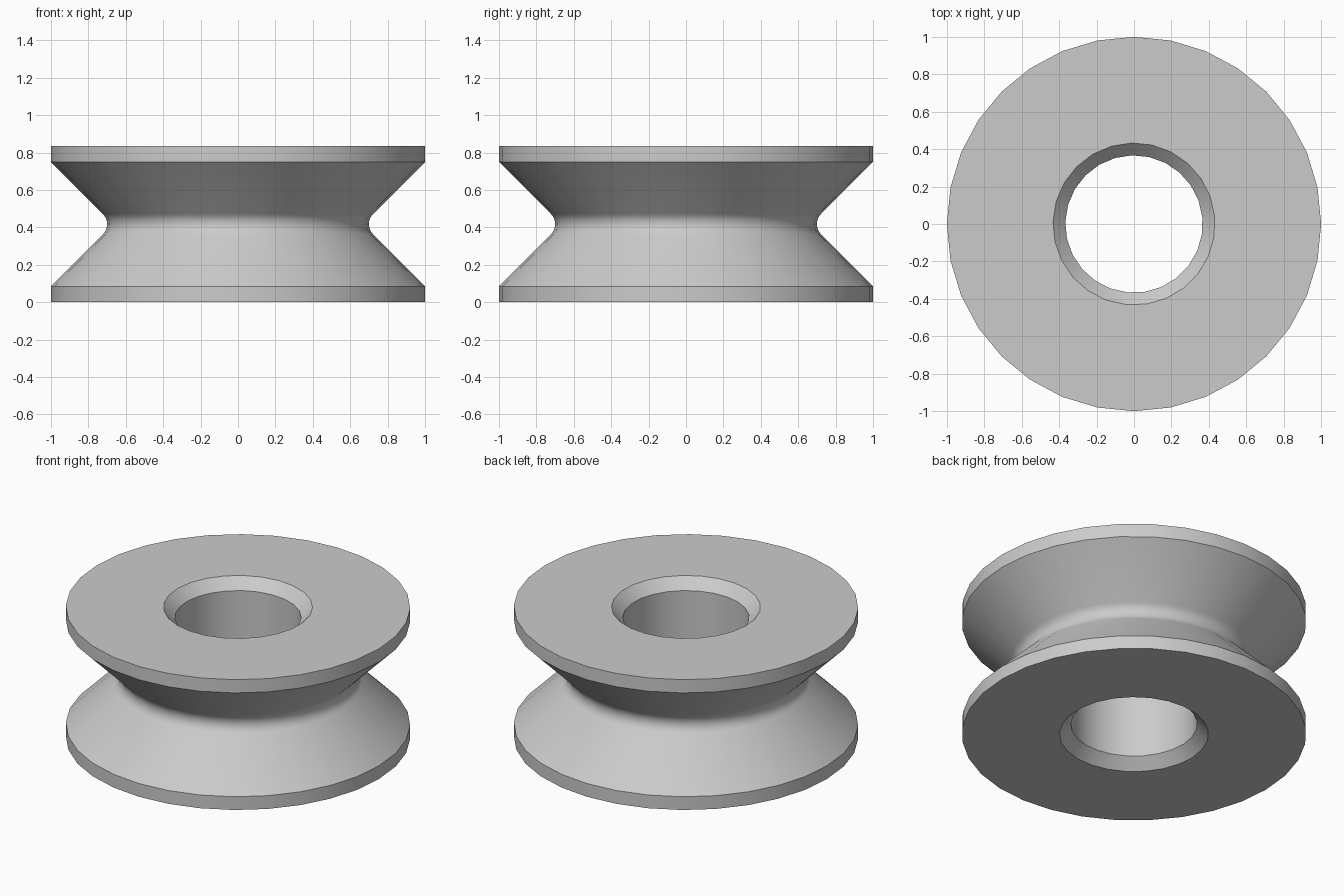
import bpy
import bmesh
from math import cos, sin, pi, radians

cube = bpy.data.objects.get("Cube")
if cube:
    bpy.data.objects.remove(cube, do_unlink=True)

HEIGHT = 0.835
MID = HEIGHT / 2
RIM = 0.085          # thickness of each flange edge
FILLET = 0.078       # rounding at the bottom of the groove
BORE, MOUTH, CHAMFER = 0.367, 0.433, 0.066


def grey_metal():
    mat = bpy.data.materials.new("light_grey")
    mat.use_nodes = True
    color = (0.6, 0.6, 0.6, 1)
    mat.diffuse_color = color
    mat.node_tree.nodes["Principled BSDF"].inputs["Base Color"].default_value = color
    return mat


def lathe(bm, profile, sides, start=0.0):
    """Spin a (radius, z) profile and return its first and last ring."""
    rings = []
    for r, z in profile:
        angles = [start + 2 * pi * i / sides for i in range(sides)]
        rings.append([bm.verts.new((r * cos(a), r * sin(a), z)) for a in angles])
    for low, high in zip(rings, rings[1:]):
        for i in range(sides):
            j = (i + 1) % sides
            bm.faces.new((low[i], low[j], high[j], high[i]))
    return rings[0], rings[-1]


def ring_edges(bm, ring):
    return [bm.edges.get((a, b)) for a, b in zip(ring, ring[1:] + ring[:1])]


# Outer profile: two flanges with a rounded V groove between them
center = 1 - (MID - RIM) + FILLET * 2 ** 0.5
steps = 8
arc = [radians(225 - 90 * i / steps) for i in range(steps + 1)]
outer = [(1, 0), (1, RIM)]
outer += [(center + FILLET * cos(a), MID + FILLET * sin(a)) for a in arc]
outer += [(1, HEIGHT - RIM), (1, HEIGHT)]

# Bore profile with a chamfer at both mouths
bore = [(MOUTH, 0), (BORE, CHAMFER), (BORE, HEIGHT - CHAMFER), (MOUTH, HEIGHT)]

bm = bmesh.new()
outer_rings = lathe(bm, outer, 32)
bore_rings = lathe(bm, bore, 25, radians(135))

# Flat end faces between the outer edge and the bore
for big, small, direction in zip(outer_rings, bore_rings, (-1, 1)):
    bmesh.ops.triangle_fill(bm, use_beauty=True, normal=(0, 0, direction),
                            edges=ring_edges(bm, big) + ring_edges(bm, small))
bmesh.ops.recalc_face_normals(bm, faces=bm.faces)

mesh = bpy.data.meshes.new("grooved_roller")
bm.to_mesh(mesh)
bm.free()
mesh.materials.append(grey_metal())
roller = bpy.data.objects.new("grooved_roller", mesh)
bpy.context.collection.objects.link(roller)

bpy.ops.object.select_all(action='DESELECT')
roller.select_set(True)
bpy.context.view_layer.objects.active = roller
bpy.ops.object.shade_smooth_by_angle(angle=radians(30))
